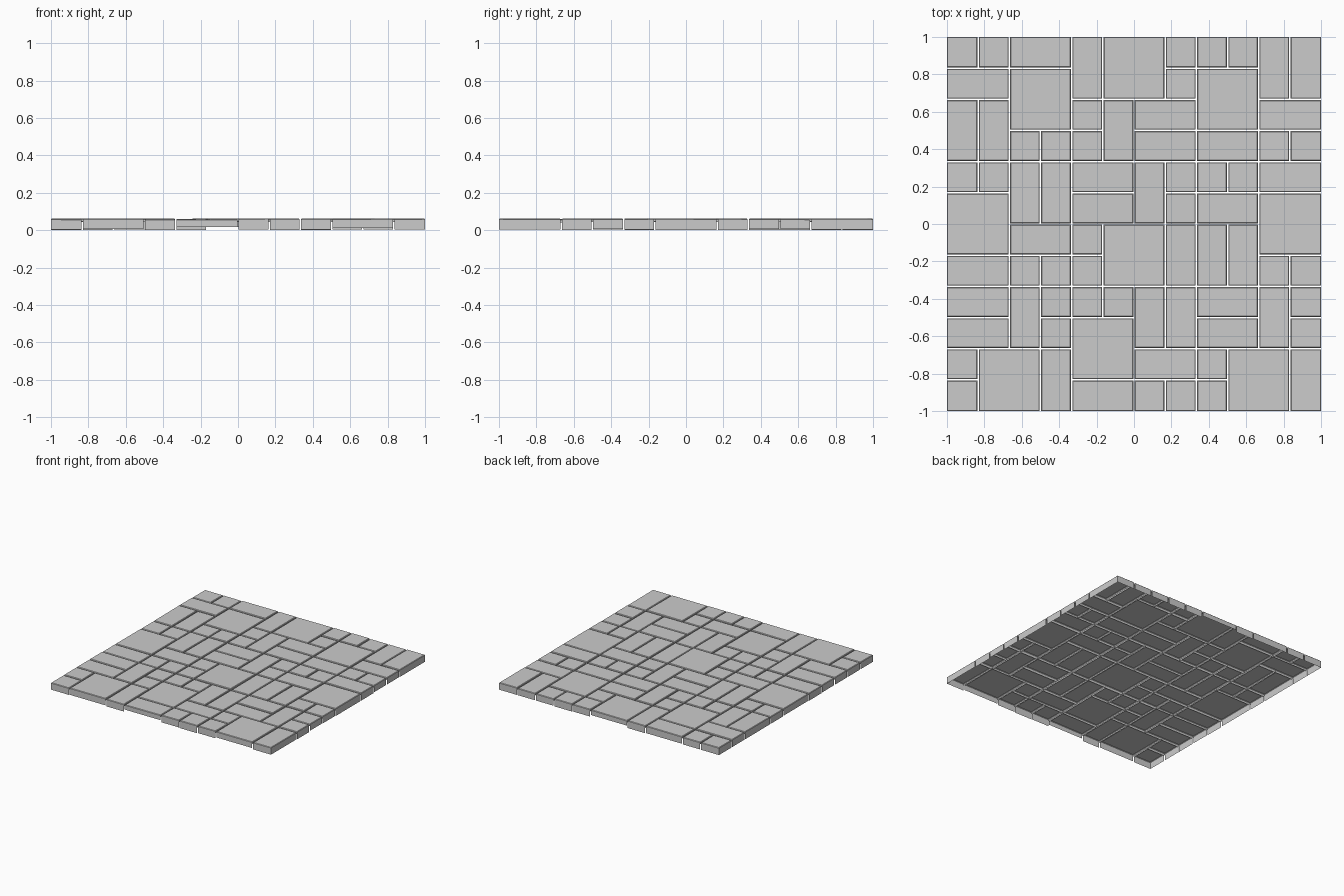
import bpy, bmesh, random
from mathutils import Vector

if "Cube" in bpy.data.objects:
    bpy.data.objects.remove(bpy.data.objects["Cube"])

random.seed(4)
N = 12
CELL = 2.0 / N
GAP = 0.004      # half of the joint between stones
BEV = 0.004      # worn top edge
SKIRT = 0.016    # depth of the hidden inner sides

# a = 1x1, h = 2 wide, v = 2 deep, Q = 2x2; each fills the first free cell
LAYOUT = ("aahvQaaavv" "hQaQ" "vvavhh" "aaahhaa" "aavvhvaaah" "QhahQ"
          "haQvvv" "haaaaa" "hvaaavvhva" "haQha" "aQvhaQv" "ahaaa")
SIZE = {"a": (1, 1), "h": (2, 1), "v": (1, 2), "Q": (2, 2)}

# raised lower rims of some border stones, keyed by (row, column)
RIM = {(11, 4): 0.018, (0, 5): 0.018, (10, 9): 0.012, (10, 1): 0.006,
       (8, 11): 0.006, (2, 10): 0.005, (3, 11): 0.005}


def add_stone(bm, row, col, w, d):
    """Open-bottomed slab: flat top, small chamfer, deep sides on the border only."""
    left, right = col == 0, col + w == N
    back, front = row == 0, row + d == N
    x0 = -1 + col * CELL + (0 if left else GAP)
    x1 = -1 + (col + w) * CELL - (0 if right else GAP)
    y1 = 1 - row * CELL - (0 if back else GAP)
    y0 = 1 - (row + d) * CELL + (0 if front else GAP)
    base = 0.0605 + random.uniform(-0.002, 0.002)
    sx, sy = random.uniform(-0.006, 0.006), random.uniform(-0.006, 0.006)
    cx, cy = (x0 + x1) / 2, (y0 + y1) / 2

    def ring(inset, drop):
        pts = ((x0 + inset, y0 + inset), (x1 - inset, y0 + inset),
               (x1 - inset, y1 - inset), (x0 + inset, y1 - inset))
        return [Vector((x, y, base + sx * (x - cx) + sy * (y - cy) - drop))
                for x, y in pts]

    top = [bm.verts.new(p) for p in ring(BEV, 0)]
    edge = [bm.verts.new(p) for p in ring(0, BEV)]
    bm.faces.new(top)
    rim = RIM.get((row, col), random.choice((0, 0, 0.003)))
    low = ring(0, SKIRT)
    for i, outer in enumerate((front, right, back, left)):
        j = (i + 1) % 4
        bm.faces.new((top[j], top[i], edge[i], edge[j]))
        a, b = low[i].copy(), low[j].copy()
        if outer:
            a.z = b.z = rim
        bm.faces.new((edge[j], edge[i], bm.verts.new(a), bm.verts.new(b)))


# Stone floor
bm = bmesh.new()
used = set()
codes = iter(LAYOUT)
for row in range(N):
    for col in range(N):
        if (row, col) in used:
            continue
        w, d = SIZE[next(codes)]
        used |= {(row + j, col + i) for i in range(w) for j in range(d)}
        add_stone(bm, row, col, w, d)

mesh = bpy.data.meshes.new("paving_stones")
bm.to_mesh(mesh)
bm.free()
floor = bpy.data.objects.new("paving_stones", mesh)
bpy.context.collection.objects.link(floor)
